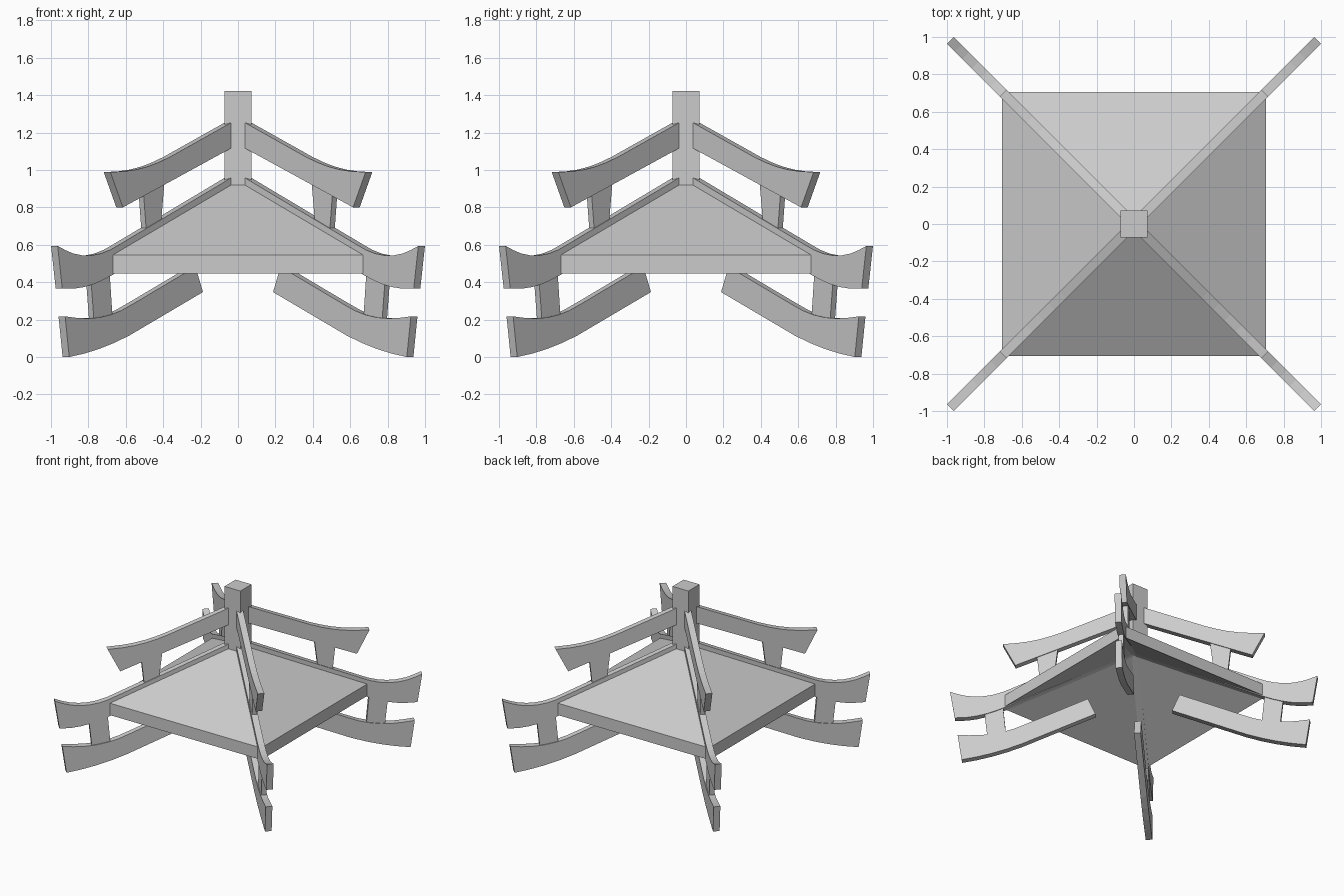
import bpy, bmesh, math

if "Cube" in bpy.data.objects:
    bpy.data.objects.remove(bpy.data.objects["Cube"])

R2 = math.sqrt(2)


def finish(name, bm):
    bmesh.ops.recalc_face_normals(bm, faces=bm.faces)
    mesh = bpy.data.meshes.new(name)
    bm.to_mesh(mesh)
    bm.free()
    ob = bpy.data.objects.new(name, mesh)
    bpy.context.collection.objects.link(ob)
    return ob


def ribs(name, top, bottom, thick):
    """Extrude a side profile (s = x extent, z) along the four diagonals."""
    outline = top + bottom[::-1]
    for k in range(4):
        a = math.radians(45 + 90 * k)
        c, s = math.cos(a), math.sin(a)
        bm = bmesh.new()
        sides = []
        for off in (-thick / 2, thick / 2):
            sides.append([bm.verts.new((d * R2 * c - off * s, d * R2 * s + off * c, z))
                          for d, z in outline])
        bm.faces.new(sides[0])
        bm.faces.new(sides[1][::-1])
        n = len(outline)
        for i in range(n):
            j = (i + 1) % n
            bm.faces.new((sides[0][i], sides[0][j], sides[1][j], sides[1][i]))
        finish(f"{name}_{k + 1}", bm)


# upper curved beams
ribs("upper_beam",
     [(0.02, 1.272), (0.38, 1.07), (0.44, 1.041), (0.50, 1.018), (0.56, 1.002),
      (0.62, 0.993), (0.70, 0.988)],
     [(0.02, 1.135), (0.40, 0.927), (0.633, 0.80)], 0.05)

# middle beams along the roof hips, with upturned tips
ribs("hip_beam",
     [(0.0, 0.99), (0.65, 0.602), (0.70, 0.573), (0.75, 0.553), (0.80, 0.543),
      (0.85, 0.543), (0.90, 0.554), (0.94, 0.571), (0.982, 0.594)],
     [(0.0, 0.858), (0.69, 0.438), (0.74, 0.411), (0.79, 0.389), (0.84, 0.374),
      (0.89, 0.366), (0.957, 0.366)], 0.05)

# lower brackets, free at the inner end
ribs("lower_beam",
     [(0.245, 0.482), (0.58, 0.283), (0.64, 0.249), (0.70, 0.225), (0.76, 0.211),
      (0.82, 0.206), (0.88, 0.209), (0.942, 0.217)],
     [(0.205, 0.347), (0.60, 0.114), (0.68, 0.075), (0.76, 0.043), (0.84, 0.018),
      (0.92, 0.0)], 0.05)

# short struts between the beams
ribs("upper_strut", [(0.405, 0.95), (0.52, 0.90)], [(0.425, 0.71), (0.503, 0.67)], 0.037)
ribs("lower_strut", [(0.70, 0.46), (0.80, 0.42)], [(0.683, 0.20), (0.782, 0.18)], 0.037)

# thin pyramid roof shell, open underneath
bm = bmesh.new()
E = 0.705
corners = ((-E, -E), (E, -E), (E, E), (-E, E))
hi = [bm.verts.new((x, y, 0.545)) for x, y in corners]
lo = [bm.verts.new((x, y, 0.447)) for x, y in corners]
apex_hi = bm.verts.new((0, 0, 0.962))
apex_lo = bm.verts.new((0, 0, 0.864))
for i in range(4):
    j = (i + 1) % 4
    bm.faces.new((hi[i], hi[j], apex_hi))
    bm.faces.new((lo[j], lo[i], apex_lo))
    bm.faces.new((lo[i], lo[j], hi[j], hi[i]))
finish("roof", bm)

# central post
bm = bmesh.new()
bmesh.ops.create_cube(bm, size=1)
for v in bm.verts:
    v.co.x *= 0.144
    v.co.y *= 0.144
    v.co.z = 1.423 if v.co.z > 0 else 0.90
finish("centre_post", bm)
